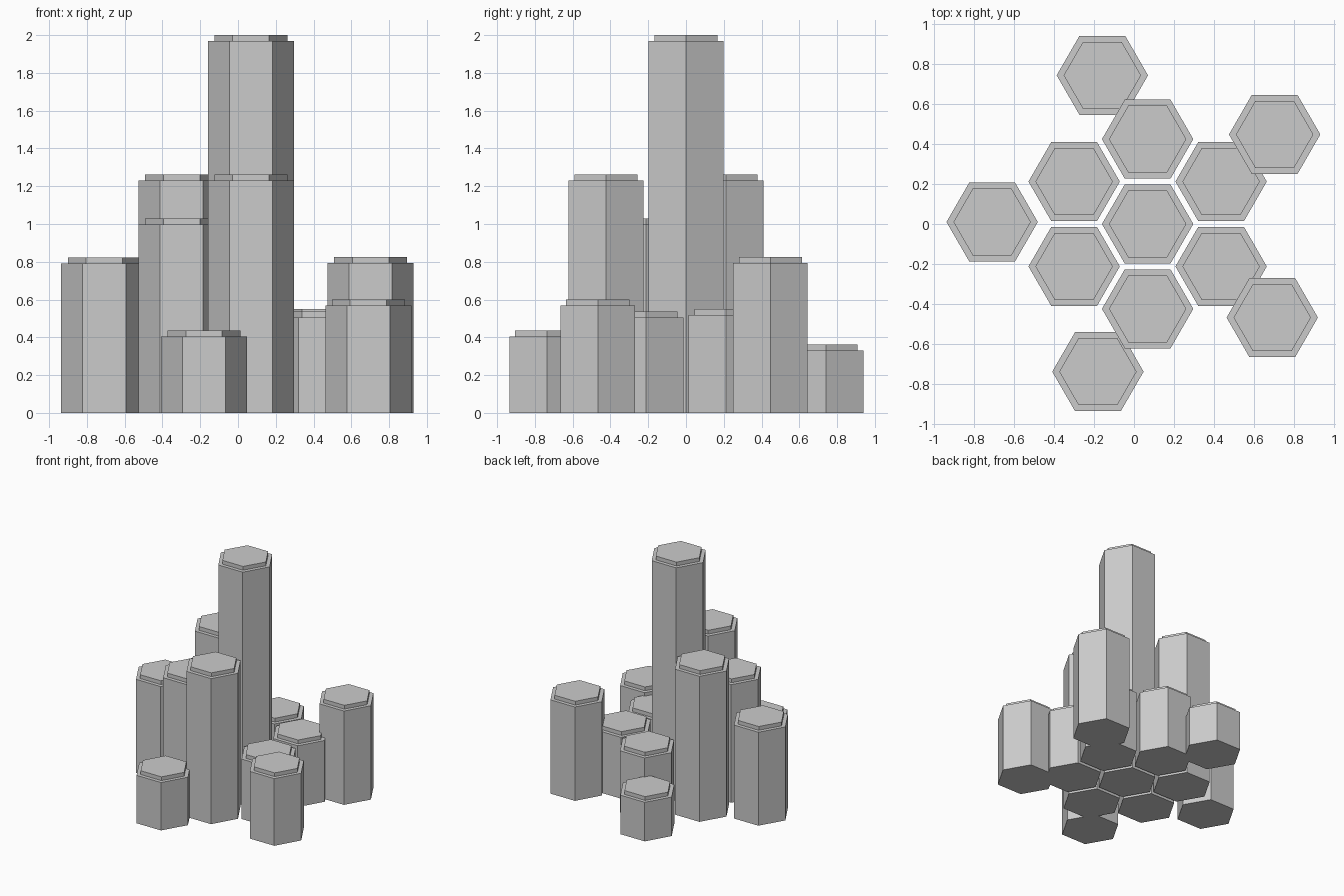
import bpy
import bmesh
import math

if "Cube" in bpy.data.objects:
    bpy.data.objects.remove(bpy.data.objects["Cube"])

BODY_R = 0.228   # corner radius of a column
CAP_R = 0.193    # corner radius of the raised cap
CAP_H = 0.032    # cap thickness

stone = bpy.data.materials.new("stone_grey")
stone.diffuse_color = (0.6, 0.6, 0.6, 1.0)
stone.use_nodes = True
stone.node_tree.nodes["Principled BSDF"].inputs["Base Color"].default_value = stone.diffuse_color


def hexagon(bm, x, y, z, radius):
    """One hexagonal face with corners pointing along x."""
    verts = [bm.verts.new((x + radius * math.cos(math.radians(60 * i)),
                           y + radius * math.sin(math.radians(60 * i)), z))
             for i in range(6)]
    return bm.faces.new(verts)


def column(name, x, y, height):
    """Hexagonal column whose top is stepped in to a smaller raised cap."""
    bm = bmesh.new()
    top = height - CAP_H
    rings = [hexagon(bm, 0, 0, z, r) for z, r in
             ((0, BODY_R), (top, BODY_R), (top, CAP_R), (height, CAP_R))]
    loops = [list(f.verts) for f in rings]
    # Walls, ledge and cap sides
    for low, high in zip(loops, loops[1:]):
        for i in range(6):
            j = (i + 1) % 6
            bm.faces.new((low[i], low[j], high[j], high[i]))
    # Keep only the outer end faces
    for f in rings[1:3]:
        bm.faces.remove(f)
    bmesh.ops.recalc_face_normals(bm, faces=bm.faces)
    mesh = bpy.data.meshes.new(name)
    bm.to_mesh(mesh)
    bm.free()
    mesh.materials.append(stone)
    obj = bpy.data.objects.new(name, mesh)
    obj.location = (x, y, 0)
    bpy.context.collection.objects.link(obj)


# Tall middle column
column("centre_column", 0.068, 0.0, 2.0)

# Inner ring around the middle, 60 degrees apart
ring = [("right_back", 0.55), ("back", 0.555), ("left_back", 1.262),
        ("left_front", 1.03), ("front", 1.262), ("right_front", 0.538)]
for i, (side, height) in enumerate(ring):
    a = math.radians(30 + 60 * i)
    column("inner_column_" + side, 0.068 + 0.4235 * math.cos(a),
           0.4235 * math.sin(a), height)

# Loose outer columns
for side, x, y, height in (("left", -0.708, 0.01, 0.822),
                           ("back", -0.158, 0.742, 0.362),
                           ("right_back", 0.702, 0.447, 0.825),
                           ("right_front", 0.69, -0.467, 0.60),
                           ("front", -0.18, -0.737, 0.437)):
    column("outer_column_" + side, x, y, height)
